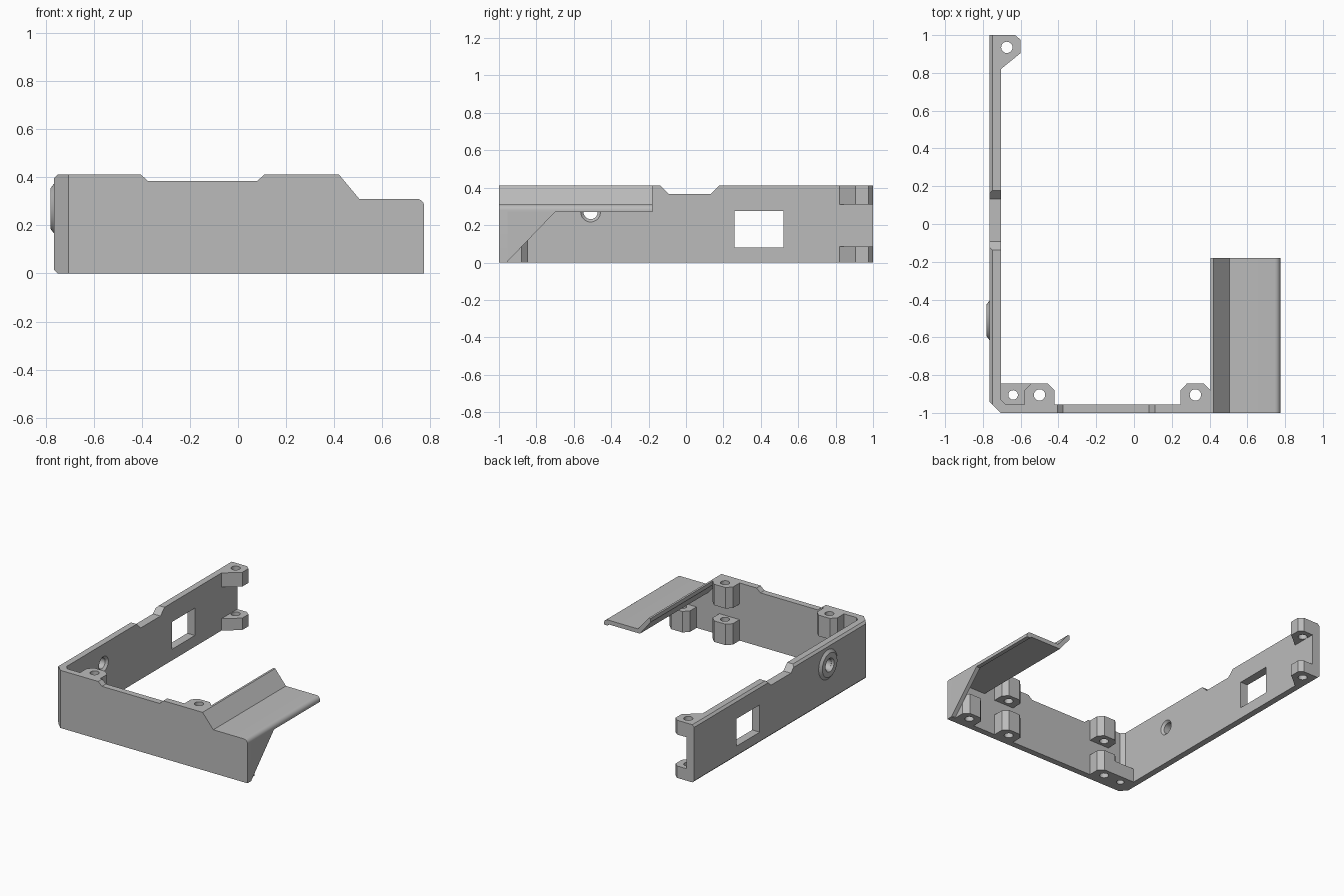
import bpy
import bmesh
from math import sin, cos, pi
from mathutils import Vector

cube = bpy.data.objects.get("Cube")
if cube:
    bpy.data.objects.remove(cube, do_unlink=True)

grey = bpy.data.materials.new("plain grey")
grey.use_nodes = True
COLOUR = (0.5, 0.5, 0.5, 1)
grey.diffuse_color = COLOUR
grey.node_tree.nodes["Principled BSDF"].inputs["Base Color"].default_value = COLOUR

H = 0.412           # wall height
INNER = -0.705      # inner face of the side wall
FRONT = -0.955      # inner face of the front wall


def loft(name, rings, axis):
    """Closed solid through matching rings, given as (position on axis, 2D points)."""
    place = {"x": lambda u, v, w: (w, u, v),
             "y": lambda u, v, w: (u, w, v),
             "z": lambda u, v, w: (u, v, w)}[axis]
    bm = bmesh.new()
    loops = [[bm.verts.new(Vector(place(u, v, w))) for u, v in pts] for w, pts in rings]
    for a, b in zip(loops, loops[1:]):
        for i in range(len(a)):
            j = (i + 1) % len(a)
            bm.faces.new((a[i], a[j], b[j], b[i]))
    bm.faces.new(loops[0])
    bm.faces.new(loops[-1])
    bmesh.ops.recalc_face_normals(bm, faces=bm.faces)
    mesh = bpy.data.meshes.new(name)
    bm.to_mesh(mesh)
    bm.free()
    mesh.materials.append(grey)
    obj = bpy.data.objects.new(name, mesh)
    bpy.context.collection.objects.link(obj)
    return obj


def prism(name, pts, axis, lo, hi):
    return loft(name, [(lo, pts), (hi, pts)], axis)


def circle(u, v, r, n=32):
    return [(u + r * cos(2 * pi * i / n), v + r * sin(2 * pi * i / n)) for i in range(n)]


def rect(u0, u1, v0, v1):
    return [(u0, v0), (u1, v0), (u1, v1), (u0, v1)]


def cut(obj, cutters):
    """Subtract the cutters, keep the result and discard them."""
    for c in cutters:
        mod = obj.modifiers.new("cut", "BOOLEAN")
        mod.operation = "DIFFERENCE"
        mod.solver = "EXACT"
        mod.object = c
    graph = bpy.context.evaluated_depsgraph_get()
    mesh = bpy.data.meshes.new_from_object(obj.evaluated_get(graph))
    obj.modifiers.clear()
    obj.data = mesh
    for c in cutters:
        bpy.data.objects.remove(c, do_unlink=True)


def smooth(obj):
    bpy.ops.object.select_all(action="DESELECT")
    obj.select_set(True)
    bpy.context.view_layer.objects.active = obj
    bpy.ops.object.shade_smooth_by_angle(angle=0.5)


def boss(name, pts, lo, hi, holes, r=0.03):
    obj = prism(name, pts, "z", lo, hi)
    cut(obj, [prism("hole_cutter", circle(x, y, r), "z", lo - 0.1, hi + 0.1) for x, y in holes])
    smooth(obj)


# Rounded outer edge shared by the front wall and the shelf
edge = [(0.745 + 0.03 * sin(t * pi / 12), 0.28 + 0.03 * cos(t * pi / 12)) for t in range(7)]
slope = [(0.42, H), (0.505, 0.31)]

# Front wall with shallow notch and stepped end
front = [(INNER, 0), (INNER, H), (-0.405, H), (-0.375, 0.385), (0.08, 0.385), (0.11, H)]
smooth(prism("front_wall", front + slope + edge + [(0.775, 0)], "y", -1, FRONT))

# Side wall with chamfered outer edges, notch, window and port hole
c = 0.015
section = [(INNER, 0), (-0.765 + c, 0), (-0.765, c), (-0.765, H - c), (-0.765 + c, H), (INNER, H)]
side = prism("side_wall", section, "y", -1, 1)
PORT = (-0.51, 0.27)
notch = [(-0.18, 0.455), (-0.092, 0.367), (0.132, 0.367), (0.22, 0.455)]
corner = [(-0.865, -0.84), (-0.605, -1.1), (-0.865, -1.1)]
cut(side, [
    prism("notch_cutter", notch, "x", -0.9, -0.6),
    prism("window_cutter", rect(0.26, 0.52, 0.08, 0.275), "x", -0.9, -0.6),
    prism("corner_cutter", corner, "z", -0.1, 0.6),
    loft("port_cutter", [(-0.9, circle(*PORT, 0.038)), (-0.72, circle(*PORT, 0.038)),
                         (INNER, circle(*PORT, 0.053)), (-0.69, circle(*PORT, 0.053))], "x"),
])
smooth(side)

# Raised ring around the port on the outside
ring = loft("port_ring", [(-0.765, circle(*PORT, 0.105)), (-0.78, circle(*PORT, 0.085))], "x")
cut(ring, [loft("ring_cutter", [(-0.8, circle(*PORT, 0.06)), (-0.75, circle(*PORT, 0.03))], "x")])
smooth(ring)

# Small chamfer in the inside corner
prism("corner_fillet", [(INNER, FRONT), (-0.68, FRONT), (INNER, -0.93)], "z", 0, H)

# Sloped shelf and triangular gusset
under = [(0.775, 0.27), (0.745, 0.27), (0.735, 0.28), (0.49, 0.28), (0.405, 0.385), (0.405, H)]
smooth(prism("shelf", slope + edge + under, "y", FRONT, -0.18))
prism("shelf_gusset", [(FRONT, 0.005), (-0.7, 0.27), (-0.7, 0.279), (FRONT, 0.279)], "x", 0.745, 0.775)


def front_boss_outline(x, left=0.08, right=0.08):
    back, k = -0.845, 0.035
    return [(x - left, FRONT), (x - left, back - k), (x - left + k, back),
            (x + right - k, back), (x + right, back - k), (x + right, FRONT)]


# Screw bosses along the front wall
for name, x, lo, hi in (("upper_left_boss", 0.325, H - 0.15, H),
                        ("lower_left_boss", 0.325, 0, 0.15),
                        ("lower_end_boss", 0.665, 0, 0.15),
                        ("upper_right_boss", -0.5, H - 0.15, H),
                        ("lower_right_boss", -0.5, 0, 0.15)):
    boss(name, front_boss_outline(x), lo, hi, [(x, -0.905)])

# Low block filling the corner beside the lower boss
block = [(INNER, FRONT), (-0.58, FRONT), (-0.58, -0.88), (-0.545, -0.845), (INNER, -0.845)]
boss("corner_block", block, 0, 0.1, [(-0.64, -0.905)], 0.025)

# Pair of screw bosses at the back end of the side wall
ear = [(INNER, 1), (-0.63, 1), (-0.6, 0.975), (-0.6, 0.905), (INNER, 0.82)]
for name, lo, hi in (("lower_back_boss", 0, 0.085), ("upper_back_boss", 0.31, H)):
    boss(name, ear, lo, hi, [(-0.673, 0.935)])
